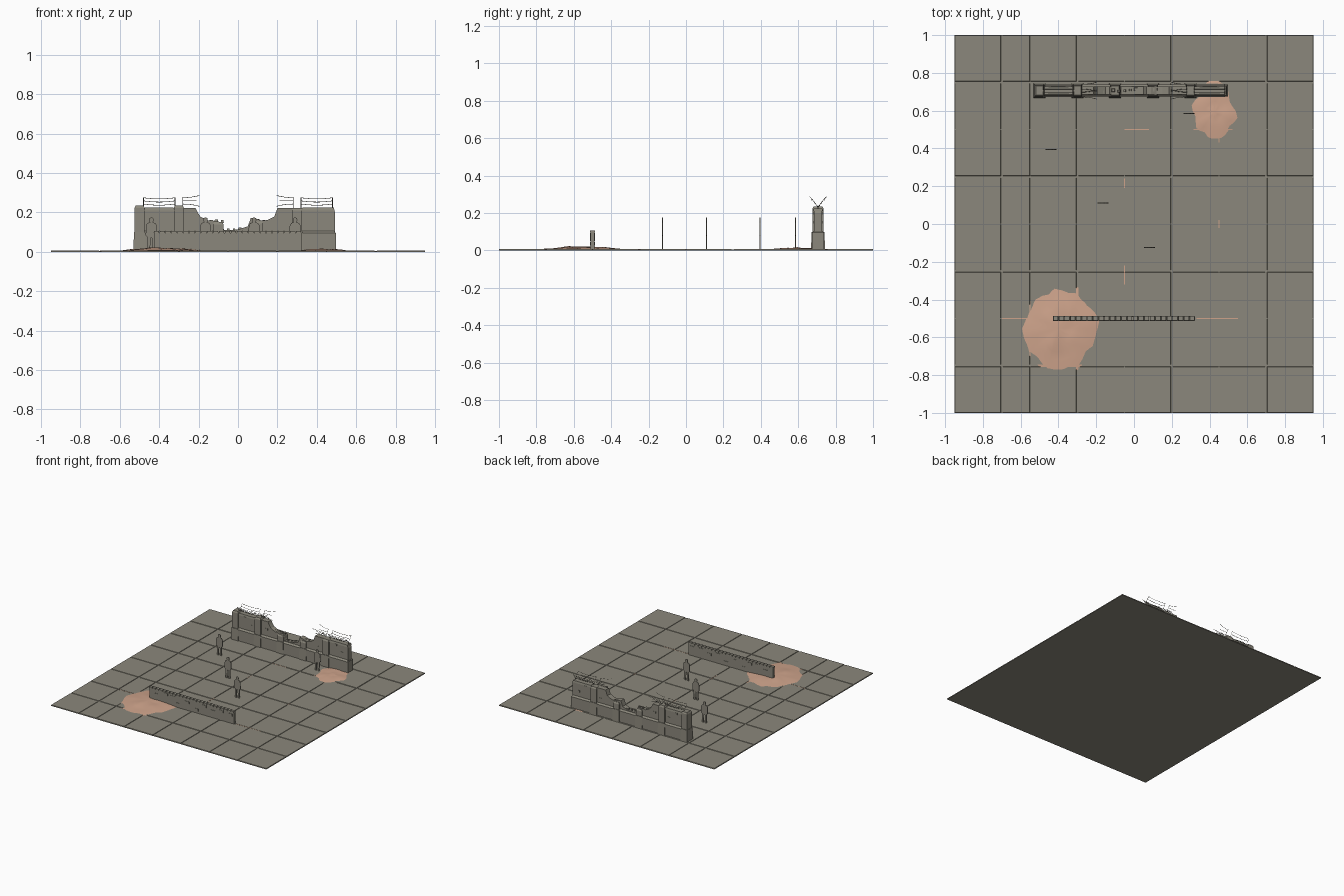
import bpy, bmesh, math, random
from mathutils import noise, Vector

if "Cube" in bpy.data.objects:
    bpy.data.objects.remove(bpy.data.objects["Cube"])

random.seed(4)


def material(name, rgb):
    m = bpy.data.materials.new(name)
    m.diffuse_color = (*rgb, 1)
    m.use_nodes = True
    m.node_tree.nodes["Principled BSDF"].inputs["Base Color"].default_value = m.diffuse_color
    return m


STONE = material("grey stone", (0.26, 0.245, 0.2))
SAND = material("pink sand", (0.62, 0.37, 0.26))


def make(name, bm, mat):
    bmesh.ops.recalc_face_normals(bm, faces=bm.faces[:])
    me = bpy.data.meshes.new(name)
    bm.to_mesh(me)
    bm.free()
    me.materials.append(mat)
    ob = bpy.data.objects.new(name, me)
    bpy.context.collection.objects.link(ob)
    return ob


def add_box(bm, x0, x1, y0, y1, z0, z1, inset=0):
    """Box whose top can be drawn in, giving sloped or chamfered sides."""
    b = [bm.verts.new(p) for p in ((x0, y0, z0), (x1, y0, z0), (x1, y1, z0), (x0, y1, z0))]
    i = inset
    t = [bm.verts.new(p) for p in ((x0+i, y0+i, z1), (x1-i, y0+i, z1), (x1-i, y1-i, z1), (x0+i, y1-i, z1))]
    bm.faces.new(b)
    bm.faces.new(t)
    for k in range(4):
        j = (k + 1) % 4
        bm.faces.new((b[k], b[j], t[j], t[k]))


def add_profile(bm, pts, y0, y1):
    """Outline in x and z, extruded along y."""
    f = bm.faces.new([bm.verts.new((x, y0, z)) for x, z in pts])
    r = bmesh.ops.extrude_face_region(bm, geom=[f])
    bmesh.ops.translate(bm, vec=(0, y1 - y0, 0),
                        verts=[g for g in r["geom"] if isinstance(g, bmesh.types.BMVert)])


# Ground: thin base slab and paving tiles with wide and narrow joints
bm = bmesh.new()
add_box(bm, -0.95, 0.95, -1, 1, 0, 0.004)
make("ground_base", bm, STONE)
xs = [(-0.95, 0), (-0.7, .005), (-0.55, .001), (-0.3, .005), (-0.05, .002), (0.2, .005),
      (0.45, .002), (0.7, .005), (0.95, 0)]
ys = [(-1 + 0.25 * i, 0 if i in (0, 8) else (.005 if i % 2 else .002)) for i in range(9)]
bm = bmesh.new()
for (x0, a), (x1, b) in zip(xs, xs[1:]):
    for (y0, c), (y1, d) in zip(ys, ys[1:]):
        add_box(bm, x0 + a, x1 - b, y0 + c, y1 - d, 0.003, 0.0075 + random.uniform(-.0006, .0006), 0.0015)
make("paving_tiles", bm, STONE)

# Sand caught in some joints
bm = bmesh.new()
for x0, x1, y in ((-0.7, -0.42, -0.5), (0.33, 0.55, -0.5), (-0.05, 0.08, 0.5)):
    add_box(bm, x0, x1, y - .002, y + .002, 0.003, 0.007)
for x, y0, y1 in ((-0.05, 0.19, 0.24), (-0.05, -0.32, -0.22), (0.45, -0.02, 0.02)):
    add_box(bm, x - .002, x + .002, y0, y1, 0.003, 0.007)
make("joint_sand", bm, SAND)


# Sand drifts: low mounds with a ragged rim
def drift(name, cx, cy, rx, ry, h, seed):
    bm = bmesh.new()
    n, rings = 30, 6
    rows = []
    for r in range(1, rings + 1):
        row = []
        t = r / rings
        for k in range(n):
            a = math.tau * k / n
            c, s = math.cos(a), math.sin(a)
            rag = 1 + 0.22 * noise.noise(Vector((c * 2 + seed, s * 2, 0)))
            x, y = cx + rx * t * rag * c, cy + ry * t * rag * s
            bump = 0.8 + 0.5 * noise.noise(Vector((x * 12, y * 12, seed)))
            row.append(bm.verts.new((x, y, 0.005 + h * (1 - t ** 1.6) * bump)))
        rows.append(row)
    top = bm.verts.new((cx, cy, 0.005 + h * 0.85))
    for k in range(n):
        j = (k + 1) % n
        bm.faces.new((top, rows[0][k], rows[0][j]))
        for a, b in zip(rows, rows[1:]):
            bm.faces.new((a[k], b[k], b[j], a[j]))
    for f in bm.faces:
        f.smooth = True
    make(name, bm, SAND)


drift("front_sand_drift", -0.4, -0.555, 0.215, 0.245, 0.02, 3.1)
drift("back_sand_drift", 0.425, 0.595, 0.13, 0.165, 0.015, 7.7)

# Front low wall with capping stones and proud bricks on both faces
bm = bmesh.new()
add_box(bm, -0.425, 0.322, -0.511, -0.489, 0, 0.097)
for i in range(25):
    x = -0.428 + i * 0.0301
    add_box(bm, x, x + 0.027, -0.513, -0.487, 0.097, 0.107, 0.001)
for x, z in ((-0.36, .06), (-0.28, .085), (-0.22, .08), (-0.17, .035), (-0.09, .07), (-0.01, .035),
             (0.06, .08), (0.137, .06), (0.21, .08), (0.29, .075)):
    add_box(bm, x - .018, x + .018, -0.5135, -0.4865, z - .009, z + .009)
make("front_low_wall", bm, STONE)

# Back wall: broken upper profile
bm = bmesh.new()
add_profile(bm, [(-0.52, 0), (-0.52, .222), (-0.33, .222), (-0.26, .222), (-0.215, .222), (-0.205, .2),
                 (-0.19, .178), (-0.15, .158), (-0.13, .163), (-0.12, .155), (-0.085, .152), (-0.07, .11),
                 (0.0, .113), (0.05, .13), (0.065, .172), (0.09, .17), (0.12, .158), (0.15, .162),
                 (0.185, .18), (0.2, .222), (0.485, .222), (0.493, .2), (0.493, 0)], 0.685, 0.727)
make("back_wall_panel", bm, STONE)

# Plinth with chamfered top, piers and caps
bm = bmesh.new()
add_box(bm, -0.525, 0.497, 0.674, 0.738, 0, 0.095)
add_box(bm, -0.525, 0.497, 0.674, 0.738, 0.095, 0.107, 0.011)
for x, h in ((-0.5, .235), (-0.3, .235), (-0.1, .152), (0.1, .155), (0.3, .222)):
    w = 0.026
    add_box(bm, x - w - .006, x + w + .006, 0.668, 0.744, 0, 0.1, 0.004)
    add_box(bm, x - w, x + w, 0.676, 0.736, 0.1, h - .012)
    add_box(bm, x - w, x + w, 0.676, 0.736, h - .012, h, 0.006)
add_box(bm, -0.474, -0.326, 0.68, 0.732, 0.21, 0.225, 0.003)
add_box(bm, 0.326, 0.49, 0.68, 0.732, 0.21, 0.225, 0.003)
for x, z in ((-0.42, .2), (-0.36, .15), (-0.23, .16), (0.24, .14), (0.38, .2), (0.44, .15)):
    add_box(bm, x - .013, x + .013, 0.683, 0.729, z - .007, z + .007)
make("back_wall_plinth_and_piers", bm, STONE)

# Loose rubble along the break
bm = bmesh.new()
for i in range(12):
    x = -0.17 + i * 0.03
    z = 0.15 if abs(x - 0.0) > 0.07 else 0.108
    s = random.uniform(.007, .012)
    y = 0.706 + random.uniform(-.008, .008)
    add_box(bm, x - s, x + s, y - s, y + s, z - .004, z + s + .004, s * .3)
make("wall_rubble", bm, STONE)

# Wire fence on the wall: V brackets and bowed strands
cu = bpy.data.curves.new("wire_fence", "CURVE")
cu.dimensions = "3D"
cu.bevel_depth = 0.0014
cu.bevel_resolution = 0


def wire(pts):
    s = cu.splines.new("POLY")
    s.points.add(len(pts) - 1)
    for p, q in zip(s.points, pts):
        p.co = (*q, 1)


YC = 0.706
for x0, x1, torn in ((-0.48, -0.32, 0), (-0.28, -0.195, 1), (0.28, 0.195, 1), (0.32, 0.48, 0)):
    for side in (-1, 1):
        for x in ((x0,) if torn else (x0, x1)):
            wire([(x, YC, 0.215), (x, YC + side * .006, .24), (x, YC + side * .034, .277)])
        for k, (dy, z) in enumerate(((.008, .243), (.02, .259), (.033, .275))):
            pts = []
            for i in range(9):
                t = i / 8
                if torn:
                    dz, out = (k - 1) * .012 * t * t, side * .012 * t * t * (k - 1)
                    t *= 1 - .2 * (k == 1)
                else:
                    dz, out = -.006 * math.sin(math.pi * t), 0
                pts.append((x0 + (x1 - x0) * t, YC + side * dy + out, z + dz))
            wire(pts)
ob = bpy.data.objects.new("wire_fence", cu)
cu.materials.append(STONE)
bpy.context.collection.objects.link(ob)

# Flat standing figure cut-outs
half = [(.009, .168), (.0115, .158), (.008, .147), (.02, .143), (.027, .132), (.029, .08),
        (.021, .074), (.019, .0), (.007, .0), (.004, .068)]
outline = [(0, .173)] + half + [(-x, z) for x, z in reversed(half)]
for i, (x, y) in enumerate(((-0.44, 0.395), (-0.165, 0.11), (0.082, -0.125), (0.29, 0.585))):
    bm = bmesh.new()
    add_profile(bm, [(x + px, .003 + pz) for px, pz in outline], y - .0025, y + .0025)
    make(f"figure_cutout_{i + 1}", bm, STONE)
